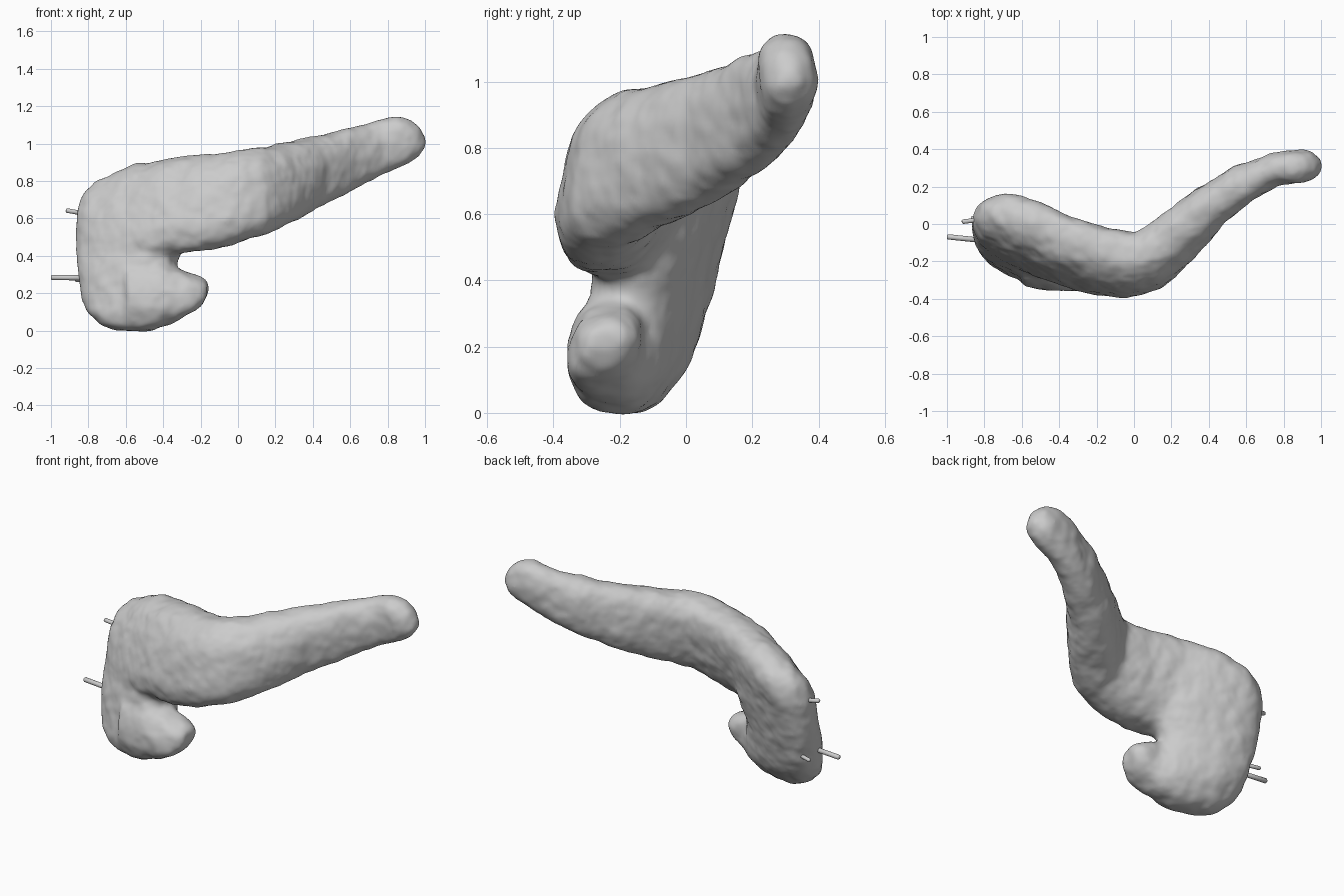
import bpy, bmesh
from math import sin, cos, pi
from mathutils import Vector

if "Cube" in bpy.data.objects:
    bpy.data.objects.remove(bpy.data.objects["Cube"])

SIDES = 32


def spow(v, p):
    return (abs(v) ** p) * (1 if v >= 0 else -1)


def loft(bm, rings, p=.8):
    """rings: (centre, half axis u, half axis v); superellipse sections, capped."""
    loops = []
    for c, u, v in rings:
        loops.append([bm.verts.new(c + u * spow(cos(2 * pi * i / SIDES), p)
                                   + v * spow(sin(2 * pi * i / SIDES), p))
                      for i in range(SIDES)])
    for a, b in zip(loops, loops[1:]):
        for i in range(SIDES):
            j = (i + 1) % SIDES
            bm.faces.new((a[i], a[j], b[j], b[i]))
    bm.faces.new(loops[0][::-1])
    bm.faces.new(loops[-1])


def finish(bm, name):
    bmesh.ops.recalc_face_normals(bm, faces=bm.faces)
    me = bpy.data.meshes.new(name)
    bm.to_mesh(me)
    bm.free()
    ob = bpy.data.objects.new(name, me)
    bpy.context.collection.objects.link(ob)
    for p in me.polygons:
        p.use_smooth = True
    return ob


bm = bmesh.new()

# body and tail: x, y, z low, z high, half thickness, lean of the section
body = [(-.82, .05, .50, .72, .07, .05), (-.74, .015, .38, .81, .135, .07),
        (-.58, -.05, .36, .88, .155, .08), (-.38, -.14, .40, .92, .155, .075),
        (-.2, -.195, .425, .94, .16, .065), (-.05, -.215, .455, .955, .165, .055),
        (.08, -.195, .50, .97, .155, .04), (.22, -.08, .56, .995, .142, .02),
        (.4, .09, .645, 1.035, .118, 0), (.6, .225, .75, 1.08, .098, 0),
        (.75, .292, .83, 1.125, .086, 0), (.84, .304, .865, 1.145, .086, 0),
        (.91, .308, .895, 1.13, .085, 0), (.965, .314, .935, 1.09, .068, 0),
        (1.0, .318, .98, 1.04, .03, 0)]
rings = []
for i, (x, y, lo, hi, t, lean) in enumerate(body):
    a, b = body[max(i - 1, 0)], body[min(i + 1, len(body) - 1)]
    d = Vector((b[0] - a[0], b[1] - a[1], 0)).normalized()
    side = Vector((-d.y, d.x, 0))
    rings.append((Vector((x, y, (lo + hi) / 2)), side * t,
                  Vector((0, 0, (hi - lo) / 2)) + side * lean))
loft(bm, rings)

# leaning head: z, left x, left y, right x, right y, half thickness
head = [(.005, -.65, -.18, -.45, -.23, .06), (.035, -.73, -.15, -.36, -.25, .105),
        (.09, -.80, -.11, -.27, -.26, .135), (.16, -.82, -.07, -.27, -.255, .145),
        (.25, -.835, -.035, -.32, -.235, .15), (.36, -.845, .0, -.34, -.20, .15),
        (.5, -.86, .025, -.3, -.17, .15), (.62, -.855, .055, -.3, -.14, .145),
        (.73, -.825, .075, -.34, -.1, .125), (.81, -.75, .075, -.42, -.07, .07)]
rings = []
for z, x1, y1, x2, y2, t in head:
    p, q = Vector((x1, y1, z)), Vector((x2, y2, z))
    u = (q - p) / 2
    rings.append(((p + q) / 2, u, Vector((-u.y, u.x, 0)).normalized() * t))
loft(bm, rings)

# hooked lobe under the body: x, y, z low, z high, half thickness
lobe = [(-.6, -.2, .05, .36, .13), (-.45, -.23, .03, .36, .12),
        (-.32, -.24, .055, .33, .11), (-.23, -.242, .105, .305, .1),
        (-.185, -.24, .15, .28, .08), (-.165, -.24, .19, .26, .05)]
loft(bm, [(Vector((x, y, (lo + hi) / 2)), Vector((0, t, 0)),
           Vector((0, .02, (hi - lo) / 2))) for x, y, lo, hi, t in lobe])
organ = finish(bm, "gland_body")

# fuse the parts, soften them and add gentle lumps
m = organ.modifiers.new("fuse", 'REMESH')
m.mode = 'VOXEL'
m.voxel_size = .014
m.use_smooth_shade = True
m = organ.modifiers.new("soften", 'SMOOTH')
m.factor = .5
m.iterations = 16
for name, size, strength in (("lumps", .16, .022), ("grain", .07, .014)):
    tex = bpy.data.textures.new(name, 'CLOUDS')
    tex.noise_scale = size
    m = organ.modifiers.new(name, 'DISPLACE')
    m.texture = tex
    m.strength = strength
    m.mid_level = .42
m = organ.modifiers.new("polish", 'SMOOTH')
m.iterations = 4


# ducts leaving the head
def duct(name, start, end, r):
    a, b = Vector(start), Vector(end)
    d = (b - a).normalized()
    u = d.cross(Vector((0, 0, 1))).normalized()
    v = d.cross(u)
    bm = bmesh.new()
    loft(bm, [(a, u * r, v * r), (b - d * .006, u * r, v * r),
              (b, u * r * .6, v * r * .6)], 1)
    finish(bm, name)


duct("main_duct", (-.74, -.095, .282), (-1.0, -.068, .284), .014)
duct("upper_duct", (-.76, .03, .615), (-.92, .012, .643), .012)
duct("rear_duct", (-.74, .0, .275), (-.87, .035, .27), .011)
